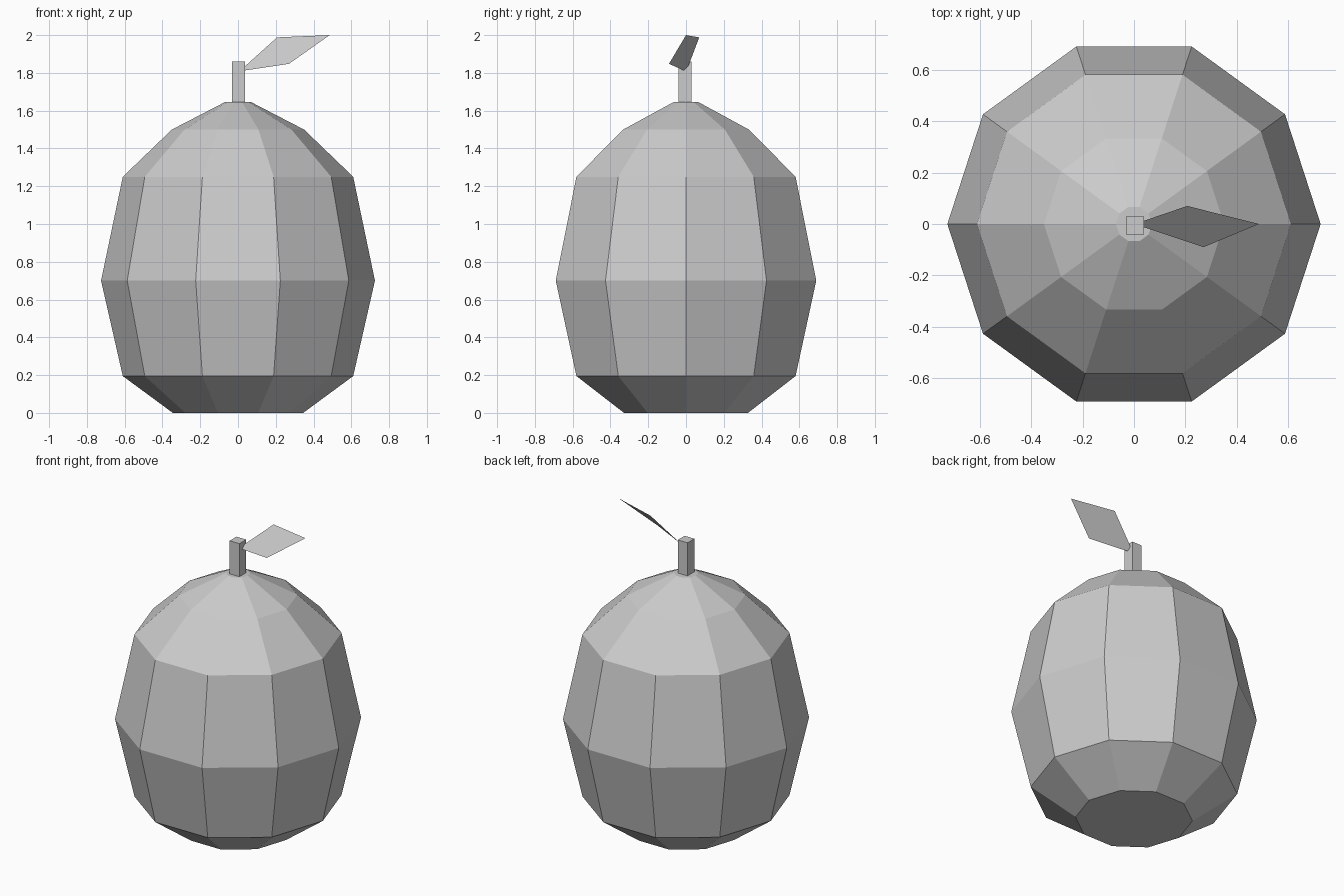
import bpy, bmesh, math

if "Cube" in bpy.data.objects:
    bpy.data.objects.remove(bpy.data.objects["Cube"])

grey = bpy.data.materials.new("light grey")
grey.diffuse_color = (0.6, 0.6, 0.6, 1)
grey.use_nodes = True
grey.node_tree.nodes["Principled BSDF"].inputs["Base Color"].default_value = grey.diffuse_color


def add_object(name, bm):
    mesh = bpy.data.meshes.new(name)
    bm.to_mesh(mesh)
    bm.free()
    mesh.materials.append(grey)
    obj = bpy.data.objects.new(name, mesh)
    bpy.context.collection.objects.link(obj)
    return obj


# Fruit body: ten-sided lathe of (radius, height) rings
SIDES = 10
profile = [(0.345, 0), (0.61, 0.195), (0.725, 0.70),
           (0.61, 1.25), (0.35, 1.5), (0.07, 1.645)]
bm = bmesh.new()
rings = []
for r, z in profile:
    angles = [2 * math.pi * i / SIDES for i in range(SIDES)]
    rings.append([bm.verts.new((r * math.cos(a), r * math.sin(a), z)) for a in angles])
for low, high in zip(rings, rings[1:]):
    for i in range(SIDES):
        j = (i + 1) % SIDES
        bm.faces.new((low[i], low[j], high[j], high[i]))
bm.faces.new(rings[0][::-1])
bm.faces.new(rings[-1])
add_object("fruit_body", bm)

# Stem: square post
bm = bmesh.new()
bmesh.ops.create_cube(bm, size=1)
bmesh.ops.scale(bm, vec=(0.07, 0.07, 0.22), verts=bm.verts)
bmesh.ops.translate(bm, vec=(0.003, -0.005, 1.75), verts=bm.verts)
add_object("stem", bm)

# Leaf: one flat tilted blade, facing up and forward
outline = [(0.037, -0.012, 1.813), (0.27, -0.09, 1.848), (0.485, 0, 2.0),
           (0.207, 0.07, 1.988), (0.037, 0.012, 1.835)]
bm = bmesh.new()
bm.faces.new([bm.verts.new(p) for p in outline])
add_object("leaf", bm)
